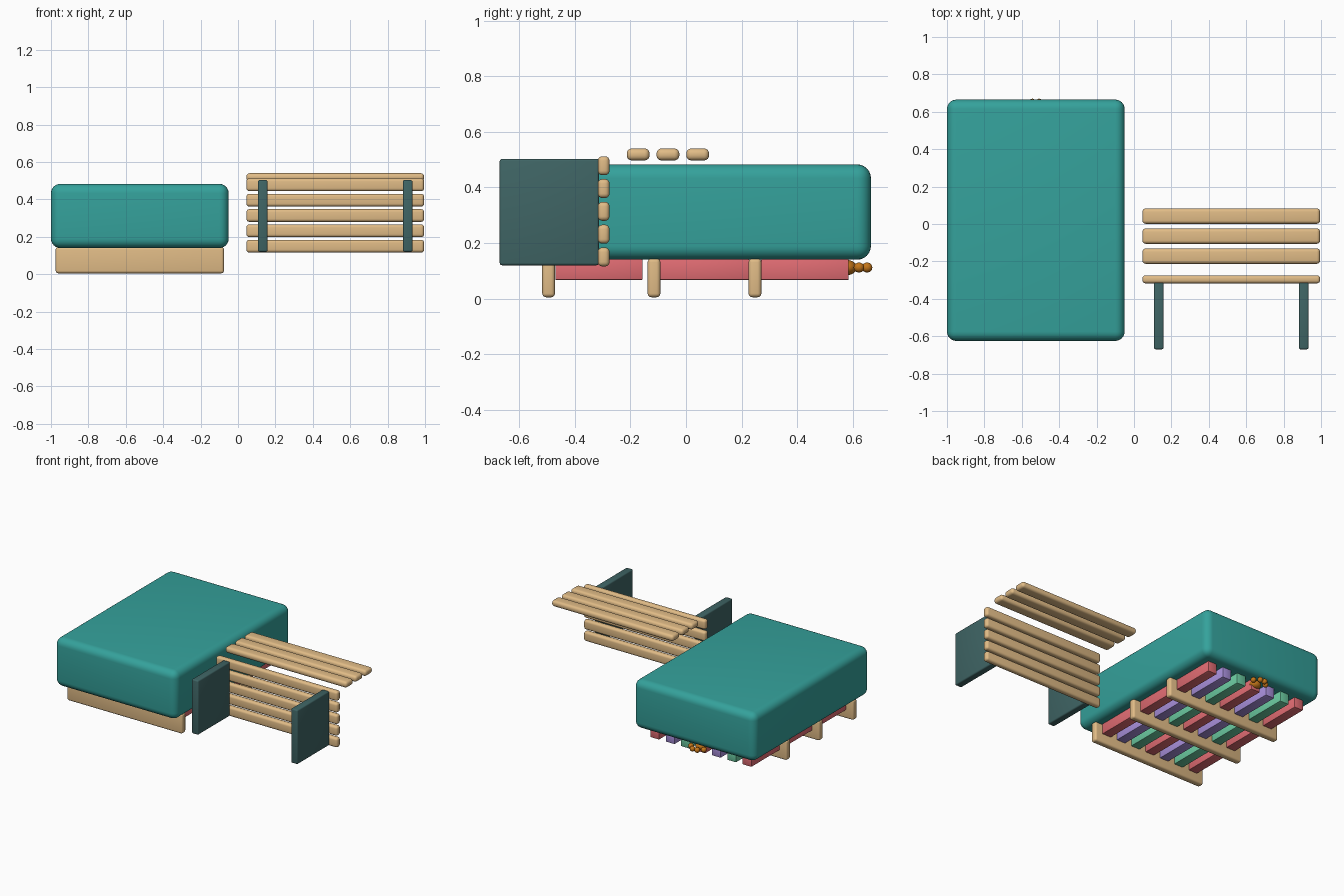
import bpy
import math

if "Cube" in bpy.data.objects:
    bpy.data.objects.remove(bpy.data.objects["Cube"])


def mat(name, r, g, b):
    m = bpy.data.materials.new(name)
    m.diffuse_color = (r, g, b, 1)
    m.use_nodes = True
    m.node_tree.nodes["Principled BSDF"].inputs["Base Color"].default_value = m.diffuse_color
    return m


TEAL = mat("teal", 0.035, 0.36, 0.33)
WOOD = mat("wood", 0.75, 0.50, 0.24)
DARK = mat("dark_green", 0.05, 0.13, 0.13)
CORAL = mat("coral", 0.75, 0.15, 0.17)
PURPLE = mat("purple", 0.40, 0.28, 0.72)
GREEN = mat("mint", 0.15, 0.60, 0.36)
ORANGE = mat("orange", 0.55, 0.18, 0.01)


def finish(o, name, m):
    o.name = name
    o.data.materials.append(m)
    bpy.ops.object.shade_smooth_by_angle(angle=math.radians(40))
    return o


def box(name, x, y, z, m, bevel, segments=4):
    """Rounded box given by its (min, max) range on each axis."""
    bpy.ops.mesh.primitive_cube_add(
        size=1, location=[(a + b) / 2 for a, b in (x, y, z)])
    o = bpy.context.object
    o.scale = [b - a for a, b in (x, y, z)]
    bpy.ops.object.transform_apply(location=False, rotation=False, scale=True)
    b = o.modifiers.new("bevel", 'BEVEL')
    b.width, b.segments = bevel, segments
    bpy.ops.object.modifier_apply(modifier="bevel")
    return finish(o, name, m)


def ball(name, loc, scale, m):
    bpy.ops.mesh.primitive_uv_sphere_add(segments=24, ring_count=12, radius=1, location=loc)
    o = bpy.context.object
    o.scale = scale
    bpy.ops.object.transform_apply(location=False, rotation=False, scale=True)
    return finish(o, name, m)


# Large cushion
box("mattress", (-1.0, -0.05), (-0.625, 0.665), (0.14, 0.483), TEAL, 0.05, 6)

# Cross boards carrying the cushion
for i, y in enumerate((-0.494, -0.115, 0.248)):
    box(f"base_board_{i}", (-0.975, -0.075), (y - 0.023, y + 0.023), (0.005, 0.145), WOOD, 0.014)

# Three rows of coloured slats under the cushion
colours = (CORAL, PURPLE, GREEN)
for r, (y0, y1) in enumerate(((-0.47, -0.156), (-0.1, 0.228), (0.27, 0.585))):
    for i in range(7):
        x = -0.165 - 0.12 * i
        box(f"slat_{r}_{i}", (x - 0.035, x + 0.035), (y0, y1), (0.067, 0.142),
            colours[i % 3], 0.004, 2)

# Paw ornament at the back: pad and four toes
ball("paw_pad", (-0.525, 0.58, 0.112), (0.04, 0.034, 0.027), ORANGE)
for i, (dx, y) in enumerate(((-0.05, 0.622), (-0.018, 0.651), (0.018, 0.651), (0.05, 0.622))):
    ball(f"paw_toe_{i}", (-0.525 + dx, y, 0.112), (0.018, 0.019, 0.018), ORANGE)

# Bench: top seat planks
for i, y in enumerate((-0.172, -0.065, 0.042)):
    box(f"seat_plank_{i}", (0.045, 0.995), (y - 0.041, y + 0.041), (0.497, 0.54), WOOD, 0.018)

# Bench: upright front slats
for i in range(5):
    z = 0.15 + 0.082 * i
    box(f"back_slat_{i}", (0.045, 0.995), (-0.317, -0.275), (z - 0.034, z + 0.034), WOOD, 0.016)

# Bench: side panels
for name, x in (("left_panel", 0.132), ("right_panel", 0.907)):
    box(name, (x - 0.026, x + 0.026), (-0.67, -0.313), (0.12, 0.503), DARK, 0.009, 3)
